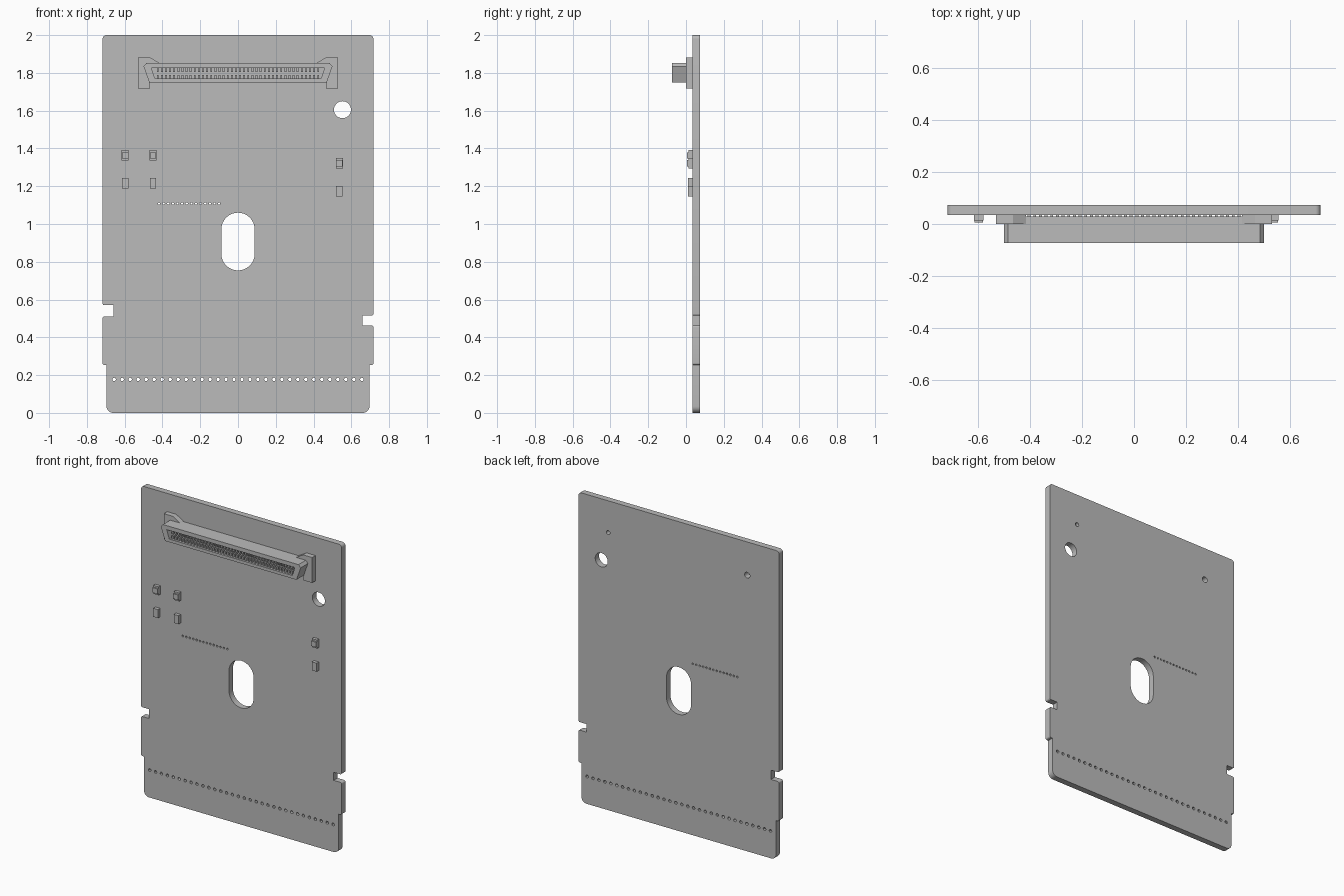
import bpy
import bmesh
from math import sin, cos, pi
from mathutils import Vector

cube = bpy.data.objects.get("Cube")
if cube:
    bpy.data.objects.remove(cube, do_unlink=True)

GREY = (0.5, 0.5, 0.5, 1)
grey = bpy.data.materials.new("plain grey")
grey.use_nodes = True
grey.diffuse_color = GREY
grey.node_tree.nodes["Principled BSDF"].inputs["Base Color"].default_value = GREY


def rect(cx, cz, w, h):
    return [(cx - w / 2, cz - h / 2), (cx + w / 2, cz - h / 2),
            (cx + w / 2, cz + h / 2), (cx - w / 2, cz + h / 2)]


def slot(cx, cz, r, half=0, n=24):
    """Circle, or a vertical slot when half is above zero."""
    pts = []
    for side in (0, 1):
        for i in range(n // 2 + (1 if half else 0)):
            a = side * pi + 2 * pi * i / n
            pts.append((cx + r * cos(a), cz + r * sin(a) + (-half if side else half)))
    return pts


def rounded(corners, steps=6):
    """Right-angled outline whose corners are (x, z, radius)."""
    pts = []
    for i, (x, z, r) in enumerate(corners):
        p = Vector((x, z))
        if r == 0:
            pts.append((x, z))
            continue
        a = (Vector(corners[i - 1][:2]) - p).normalized()
        b = (Vector(corners[(i + 1) % len(corners)][:2]) - p).normalized()
        c = p + r * (a + b)
        for k in range(steps + 1):
            t = pi / 2 * k / steps
            pts.append(tuple(c - r * (b * cos(t) + a * sin(t))))
    return pts


def plate(name, loops, front, back):
    """Fill x-z loops (inner loops become holes) and extrude along y."""
    curve = bpy.data.curves.new(name, 'CURVE')
    curve.dimensions = '2D'
    curve.fill_mode = 'BOTH'
    curve.extrude = (back - front) / 2
    for loop in loops:
        s = curve.splines.new('POLY')
        s.points.add(len(loop) - 1)
        for point, (x, z) in zip(s.points, loop):
            point.co = (x, z, 0, 1)
        s.use_cyclic_u = True
    temp = bpy.data.objects.new(name + " profile", curve)
    bpy.context.collection.objects.link(temp)
    bpy.context.view_layer.update()
    mesh = bpy.data.meshes.new_from_object(
        temp.evaluated_get(bpy.context.evaluated_depsgraph_get()))
    bpy.data.objects.remove(temp, do_unlink=True)
    bpy.data.curves.remove(curve)

    bm = bmesh.new()
    bm.from_mesh(mesh)
    for v in bm.verts:
        x, z, d = v.co
        v.co = (x, (front + back) / 2 - d, z)
    bmesh.ops.remove_doubles(bm, verts=bm.verts, dist=0.00005)
    bmesh.ops.recalc_face_normals(bm, faces=bm.faces)
    bm.to_mesh(mesh)
    bm.free()
    mesh.name = name
    mesh.materials.clear()
    mesh.materials.append(grey)
    obj = bpy.data.objects.new(name, mesh)
    bpy.context.collection.objects.link(obj)
    bpy.ops.object.select_all(action='DESELECT')
    obj.select_set(True)
    bpy.context.view_layer.objects.active = obj
    bpy.ops.object.shade_smooth_by_angle(angle=pi / 6)
    return obj


def row(x0, x1, count):
    return [x0 + (x1 - x0) * i / (count - 1) for i in range(count)]


# Circuit board with edge notches, slot and drilled holes
FACE, REAR = 0.034, 0.074
W, N, E = 0.717, 0.66, 0.696
outline = rounded([
    (-E, 0, .035), (E, 0, .035), (E, .254, 0), (W, .254, .01),
    (W, .463, .01), (N, .463, 0), (N, .515, 0), (W, .515, .01),
    (W, 2, .02), (-W, 2, .02), (-W, .57, .01), (-N, .57, 0),
    (-N, .51, 0), (-W, .51, .01), (-W, .254, .01), (-E, .254, 0)])
holes = [slot(0, .907, .088, .065, 32), slot(.553, 1.605, .045, 0, 32),
         slot(.505, 1.795, .013), slot(-.49, 1.785, .019)]
holes += [slot(x, 1.108, .006, 0, 12) for x in row(-.418, -.1, 14)]
holes += [slot(x, .177, .0095, 0, 12) for x in row(-.656, .656, 32)]
plate("circuit_board", [outline] + holes, FACE, REAR)

# Connector shell with a tapered mouth
shell = [(-.47, 1.75), (.47, 1.75), (.5, 1.835), (.485, 1.852), (-.485, 1.852), (-.5, 1.835)]
mouth = [(-.44, 1.77), (.44, 1.77), (.458, 1.826), (-.458, 1.826)]
plate("connector_shell", [shell, mouth], -.074, -.01)
plate("connector_base", [shell], -.01, .028)

# Contacts inside the mouth and leads to the board
pitch = row(-.425, .425, 40)
plate("upper_contacts", [rect(x, 1.816, .01, .02) for x in pitch], -.064, -.01)
plate("lower_contacts", [rect(x, 1.78, .01, .02) for x in pitch], -.064, -.01)
plate("solder_leads", [rect(x, 1.8, .011, .09) for x in pitch], .028, FACE)

# Mounting ears with sloping webs towards the shell
for name, s in (("left", 1), ("right", -1)):
    plate(name + "_ear", [[(s * x, z) for x, z in (
        (.466, 1.718), (.53, 1.718), (.53, 1.882), (.466, 1.882),
        (.415, 1.852), (.415, 1.75), (.466, 1.75))]], 0, FACE)

# Small surface-mounted parts
for i, (x, z) in enumerate([(-.597, 1.363), (-.45, 1.363), (.537, 1.322)]):
    plate(f"stepped_chip_{i}", [rect(x, z, .037, .055)], .014, FACE)
    plate(f"chip_cap_{i}", [rect(x, z, .034, .033)], .005, .014)
for i, (x, z) in enumerate([(-.597, 1.216), (-.45, 1.216), (.537, 1.173)]):
    plate(f"plain_chip_{i}", [rect(x, z, .034, .055)], .011, FACE)
